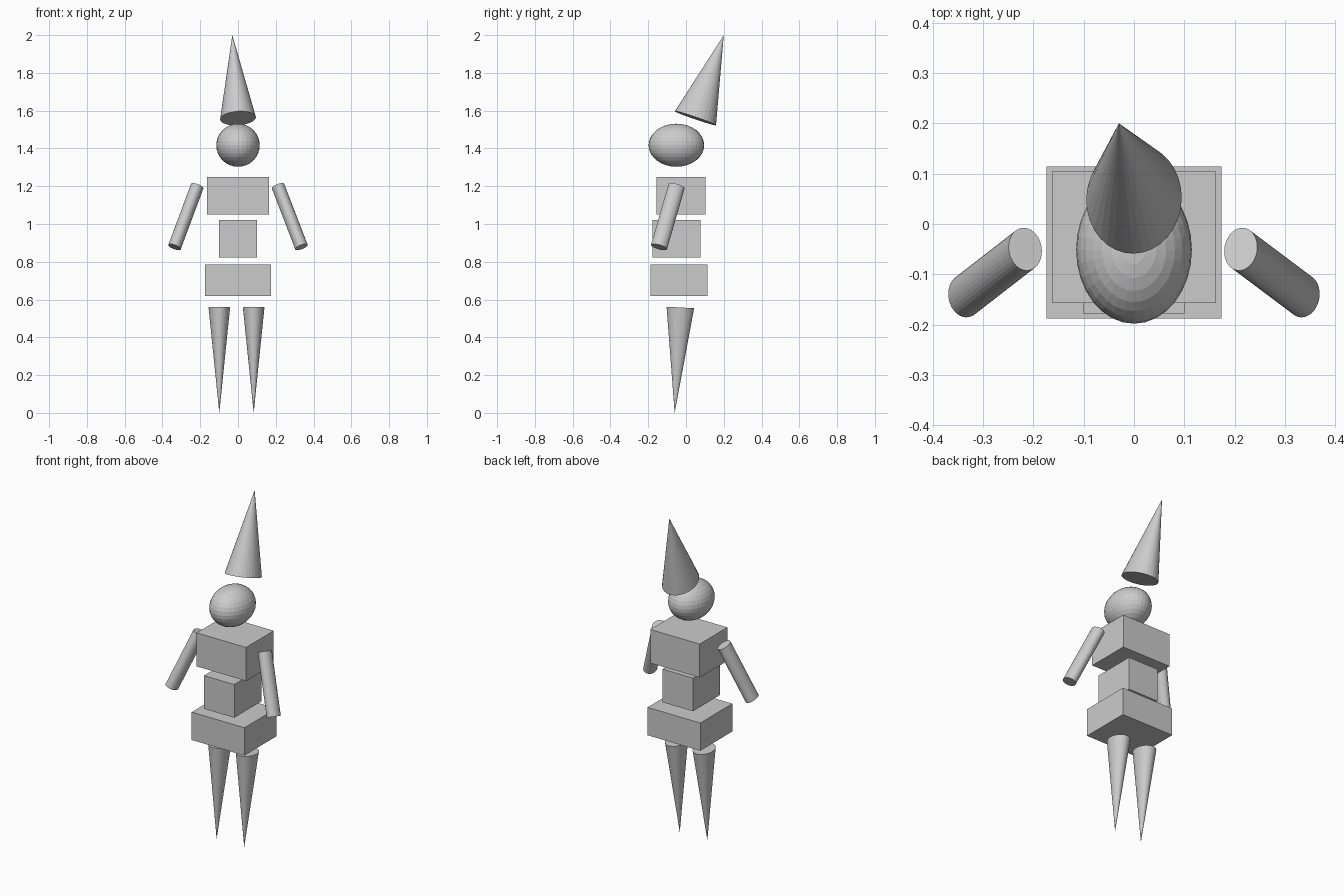
import bpy
from mathutils import Vector

if "Cube" in bpy.data.objects:
    bpy.data.objects.remove(bpy.data.objects["Cube"])


def block(name, lo, hi):
    lo, hi = Vector(lo), Vector(hi)
    bpy.ops.mesh.primitive_cube_add(size=1, location=(lo + hi) / 2)
    ob = bpy.context.object
    ob.name = name
    ob.scale = hi - lo


def tapered(name, start, end, rx, ry, tip):
    """Elliptical cylinder (tip=1) or cone (tip=0) running from start to end."""
    start, end = Vector(start), Vector(end)
    axis = end - start
    bpy.ops.mesh.primitive_cone_add(vertices=32, radius1=1, radius2=tip, depth=1,
                                    location=(start + end) / 2)
    ob = bpy.context.object
    ob.name = name
    ob.scale = (rx, ry, axis.length)
    up = Vector((0, 0, 1))
    if axis.z < 0:  # keep the ellipse axes aligned on downward parts
        up = -up
        for v in ob.data.vertices:
            v.co.y, v.co.z = -v.co.y, -v.co.z
    ob.rotation_euler = up.rotation_difference(axis).to_euler()


# Torso blocks
block("hips", (-0.174, -0.188, 0.62), (0.174, 0.114, 0.786))
block("waist", (-0.1, -0.178, 0.822), (0.1, 0.077, 1.02))
block("chest", (-0.163, -0.157, 1.05), (0.163, 0.104, 1.25))

# Head
bpy.ops.mesh.primitive_uv_sphere_add(segments=32, ring_count=16, radius=1,
                                     location=(0, -0.051, 1.417))
head = bpy.context.object
head.name = "head"
head.scale = (0.115, 0.147, 0.114)

# Pointed hat, leaning back
tapered("hat", (0, 0.05, 1.56), (-0.03, 0.2, 2.0), 0.095, 0.115, 0)

# Arms and legs
for side, s, leg_x in (("left", -1, -0.099), ("right", 1, 0.083)):
    shoulder = 0.216 if s < 0 else 0.212
    tapered(side + "_arm", (s * shoulder, -0.05, 1.2), (s * 0.336, -0.143, 0.878),
            0.035, 0.044, 1)
    tapered(side + "_leg", (leg_x, -0.03, 0.558), (leg_x, -0.06, 0), 0.057, 0.073, 0)
